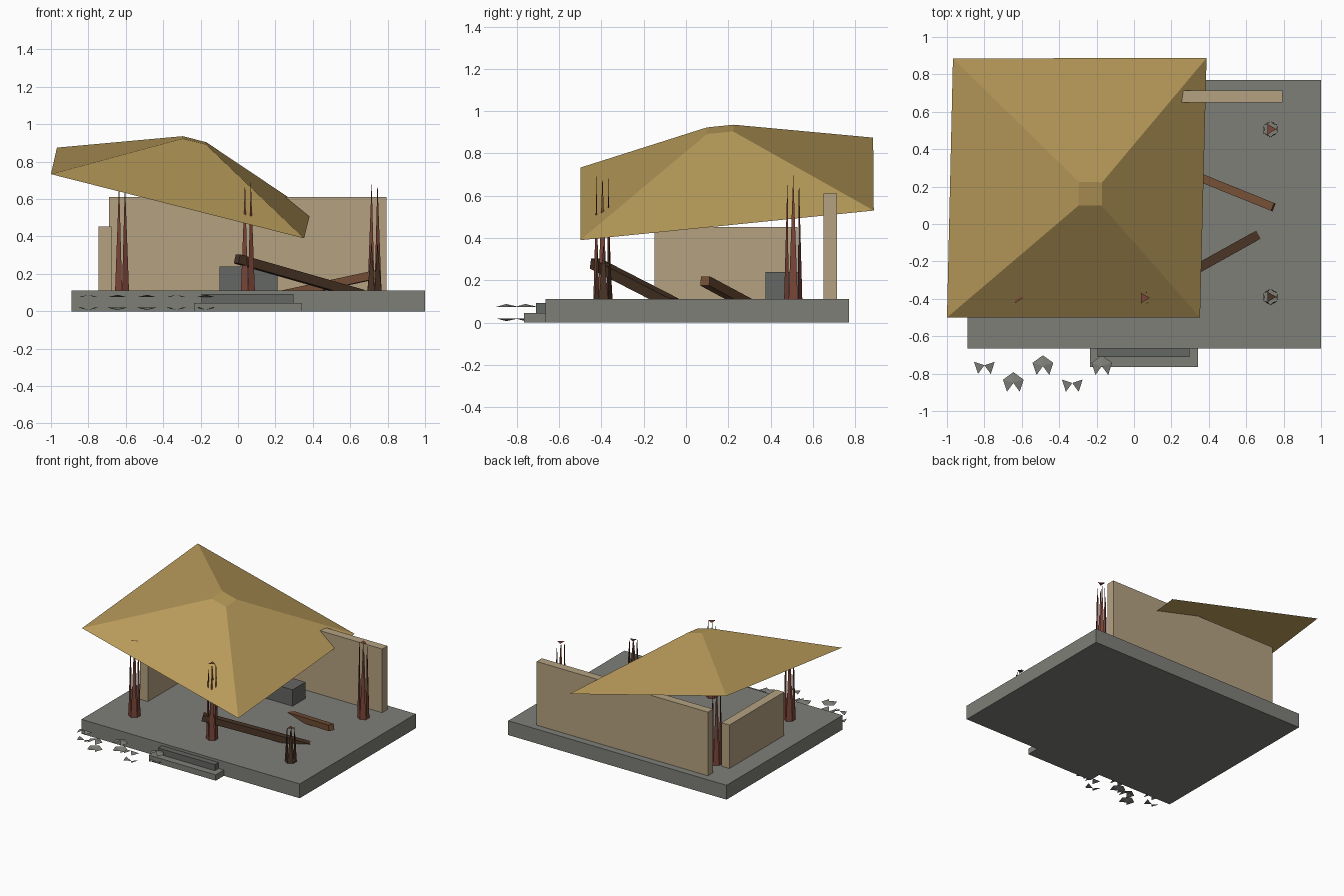
import bpy, bmesh, math
from mathutils import Vector

if "Cube" in bpy.data.objects:
    bpy.data.objects.remove(bpy.data.objects["Cube"])


def mat(name, rgb):
    m = bpy.data.materials.new(name)
    m.diffuse_color = (*rgb, 1)
    m.use_nodes = True
    m.node_tree.nodes["Principled BSDF"].inputs["Base Color"].default_value = m.diffuse_color
    return m


STONE = mat("stone", (0.21, 0.21, 0.19))
DARK_STONE = mat("dark_stone", (0.13, 0.135, 0.125))
PLASTER = mat("plaster", (0.46, 0.36, 0.22))
THATCH = mat("thatch", (0.47, 0.32, 0.10))
RED_WOOD = mat("red_wood", (0.20, 0.06, 0.04))
CHAR_WOOD = mat("charred_wood", (0.07, 0.035, 0.02))
BROWN_WOOD = mat("brown_wood", (0.17, 0.075, 0.035))


def mesh(name, verts, faces, material):
    me = bpy.data.meshes.new(name)
    me.from_pydata(verts, [], faces)
    me.materials.append(material)
    ob = bpy.data.objects.new(name, me)
    bpy.context.collection.objects.link(ob)
    return ob


def box(name, lo, hi, material):
    bm = bmesh.new()
    bmesh.ops.create_cube(bm, size=1)
    lo, hi = Vector(lo), Vector(hi)
    for v in bm.verts:
        v.co = (lo + hi) / 2 + v.co * (hi - lo)
    ob = mesh(name, [], [], material)
    bm.to_mesh(ob.data)
    bm.free()
    return ob


def beam(name, a, b, material, t=0.05):
    a, b = Vector(a), Vector(b)
    d = b - a
    ob = box(name, (-d.length / 2, -t / 2, -t / 2), (d.length / 2, t / 2, t / 2), material)
    ob.location = (a + b) / 2
    ob.rotation_euler = (0, -math.asin(d.z / d.length), math.atan2(d.y, d.x))


def ring(x, y, z, r, n, start):
    return [(x + r * math.cos(math.radians(start) + math.tau * i / n),
             y + r * math.sin(math.radians(start) + math.tau * i / n), z) for i in range(n)]


# Splintered column: one spike per side of a hexagon, with a scrap of the top
def column(name, x, y, top, material):
    verts = ring(x, y, 0.11, 0.043, 6, 30) + ring(x, y, top, 0.031, 6, 60)
    faces = [(i, (i + 1) % 6, 6 + i) for i in range(6)] + [(7, 9, 11)]
    mesh(name, verts, faces, material)


# Broken stone: partial fans above and below
def rubble(name, x, y, whole):
    kept = (0, 1, 2, 4) if whole else (2, 4)
    r = 0.058
    verts = (ring(x, y, 0.075, r, 5, 18) + [(x, y, 0.088)]
             + ring(x, y, 0.02, r, 5, 18) + [(x, y, 0.007)])
    faces = []
    for i in kept:
        j = (i + 1) % 5
        faces += [(i, j, 5), (6 + j, 6 + i, 11)]
    mesh(name, verts, faces, STONE)


# Platform, steps and altar block
box("platform", (-0.89, -0.665, 0), (1.0, 0.77, 0.112), STONE)
box("lower_step", (-0.235, -0.765, 0), (0.343, -0.66, 0.045), STONE)
box("upper_step", (-0.195, -0.71, 0.045), (0.297, -0.66, 0.092), DARK_STONE)
box("altar_block", (-0.10, 0.375, 0.112), (0.21, 0.535, 0.24), DARK_STONE)

# Walls
box("back_wall", (-0.69, 0.65, 0.112), (0.793, 0.715, 0.61), PLASTER)
box("left_wall", (-0.745, -0.15, 0.112), (-0.675, 0.527, 0.452), PLASTER)

# Columns
column("front_left_column", -0.62, -0.395, 0.70, RED_WOOD)
column("front_middle_column", 0.053, -0.395, 0.70, RED_WOOD)
column("broken_column", 0.73, -0.39, 0.375, CHAR_WOOD)
column("back_right_column", 0.73, 0.507, 0.70, RED_WOOD)
column("back_left_column", -0.62, 0.507, 0.70, RED_WOOD)

# Fallen beams
beam("front_fallen_beam", (0.66, -0.06, 0.09), (-0.005, -0.43, 0.28), CHAR_WOOD)
beam("rear_fallen_beam", (0.25, 0.29, 0.09), (0.745, 0.09, 0.197), BROWN_WOOD, 0.045)

# Tilted hip roof
eave = [(-1.0, -0.50, 0.733), (0.353, -0.50, 0.39), (0.388, 0.888, 0.53), (-0.968, 0.885, 0.875)]
crown = [(-0.297, 0.098, 0.923), (-0.172, 0.098, 0.892), (-0.17, 0.223, 0.904), (-0.295, 0.225, 0.936)]
mesh("collapsed_roof", eave + crown,
     [(i, (i + 1) % 4, 4 + (i + 1) % 4, 4 + i) for i in range(4)] + [(4, 5, 6, 7), (3, 2, 1, 0)],
     THATCH)

# Rubble in front of the platform
for i, (x, y) in enumerate([(-0.80, -0.755), (-0.645, -0.85), (-0.487, -0.76),
                            (-0.33, -0.85), (-0.172, -0.76)]):
    rubble(f"rubble_{i + 1}", x, y, i not in (0, 3))
